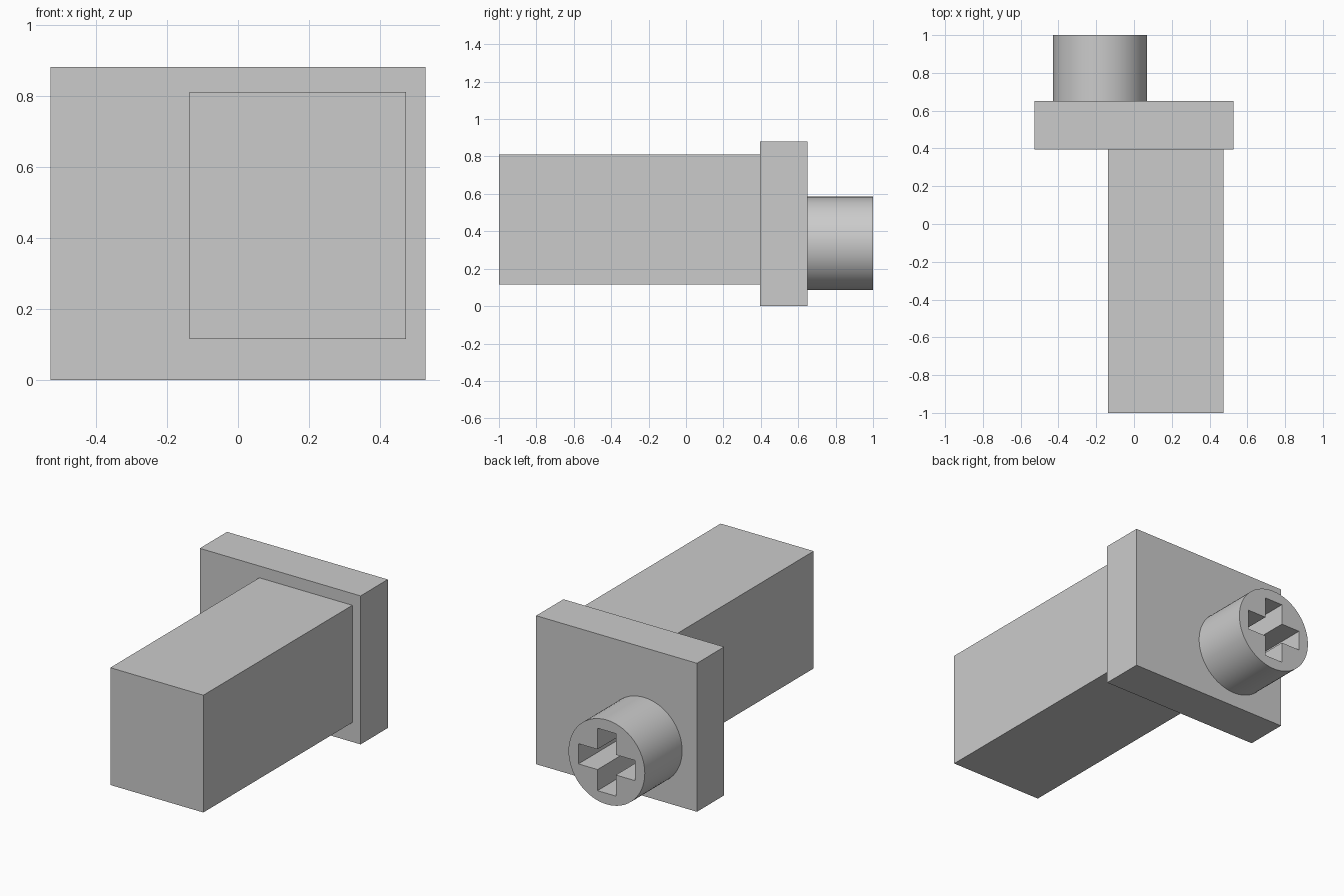
import bpy
import bmesh
import math
from mathutils import Vector

cube = bpy.data.objects.get("Cube")
if cube:
    bpy.data.objects.remove(cube, do_unlink=True)

# Single light grey plastic
grey = bpy.data.materials.new("light_grey")
grey.use_nodes = True
colour = (0.6, 0.6, 0.6, 1)
grey.diffuse_color = colour
grey.node_tree.nodes["Principled BSDF"].inputs["Base Color"].default_value = colour

STEM = Vector((-0.18, 0, 0.335))
RADIUS, ARM, HALF_SLOT = 0.25, 0.185, 0.06
PLATE_FRONT, PLATE_BACK, STEM_END = 0.395, 0.65, 1.0


def add_object(name, bm):
    bmesh.ops.recalc_face_normals(bm, faces=bm.faces)
    mesh = bpy.data.meshes.new(name)
    bm.to_mesh(mesh)
    bm.free()
    mesh.materials.append(grey)
    obj = bpy.data.objects.new(name, mesh)
    bpy.context.collection.objects.link(obj)
    return obj


def add_box(name, low, high):
    low, high = Vector(low), Vector(high)
    bm = bmesh.new()
    bmesh.ops.create_cube(bm, size=1)
    bmesh.ops.scale(bm, vec=high - low, verts=bm.verts)
    bmesh.ops.translate(bm, vec=(low + high) / 2, verts=bm.verts)
    return add_object(name, bm)


def extruded_outline(name, points, y0, y1):
    bm = bmesh.new()
    face = bm.faces.new([bm.verts.new((x + STEM.x, y0, z + STEM.z)) for x, z in points])
    moved = bmesh.ops.extrude_face_region(bm, geom=[face])["geom"]
    verts = [v for v in moved if isinstance(v, bmesh.types.BMVert)]
    bmesh.ops.translate(bm, vec=(0, y1 - y0, 0), verts=verts)
    return add_object(name, bm)


# Long block and the plate behind it
add_box("long_block", (-0.137, -1, 0.115), (0.473, PLATE_FRONT, 0.81))
add_box("plate", (-0.527, PLATE_FRONT, 0), (0.527, PLATE_BACK, 0.88))

# Round stem
circle = [(RADIUS * math.cos(math.tau * i / 64), RADIUS * math.sin(math.tau * i / 64))
          for i in range(64)]
stem = extruded_outline("stem", circle, PLATE_BACK, STEM_END)

# Cross-shaped socket: one arm's corners turned through four quarters
cross = []
x_z = [(ARM, -HALF_SLOT), (ARM, HALF_SLOT), (HALF_SLOT, HALF_SLOT)]
for _ in range(4):
    cross += x_z
    x_z = [(-z, x) for x, z in x_z]
cutter = extruded_outline("socket_cutter", cross, PLATE_BACK - 0.1, STEM_END + 0.1)
cutter.hide_render = True
cutter.hide_set(True)

socket = stem.modifiers.new("Socket", "BOOLEAN")
socket.operation = "DIFFERENCE"
socket.solver = "EXACT"
socket.object = cutter

# Smooth the round wall; apply the cut first so its edges stay crisp
bpy.ops.object.select_all(action="DESELECT")
stem.select_set(True)
bpy.context.view_layer.objects.active = stem
bpy.ops.object.modifier_apply(modifier=socket.name)
bpy.data.objects.remove(cutter, do_unlink=True)
bpy.ops.object.shade_smooth_by_angle(angle=math.radians(30))
